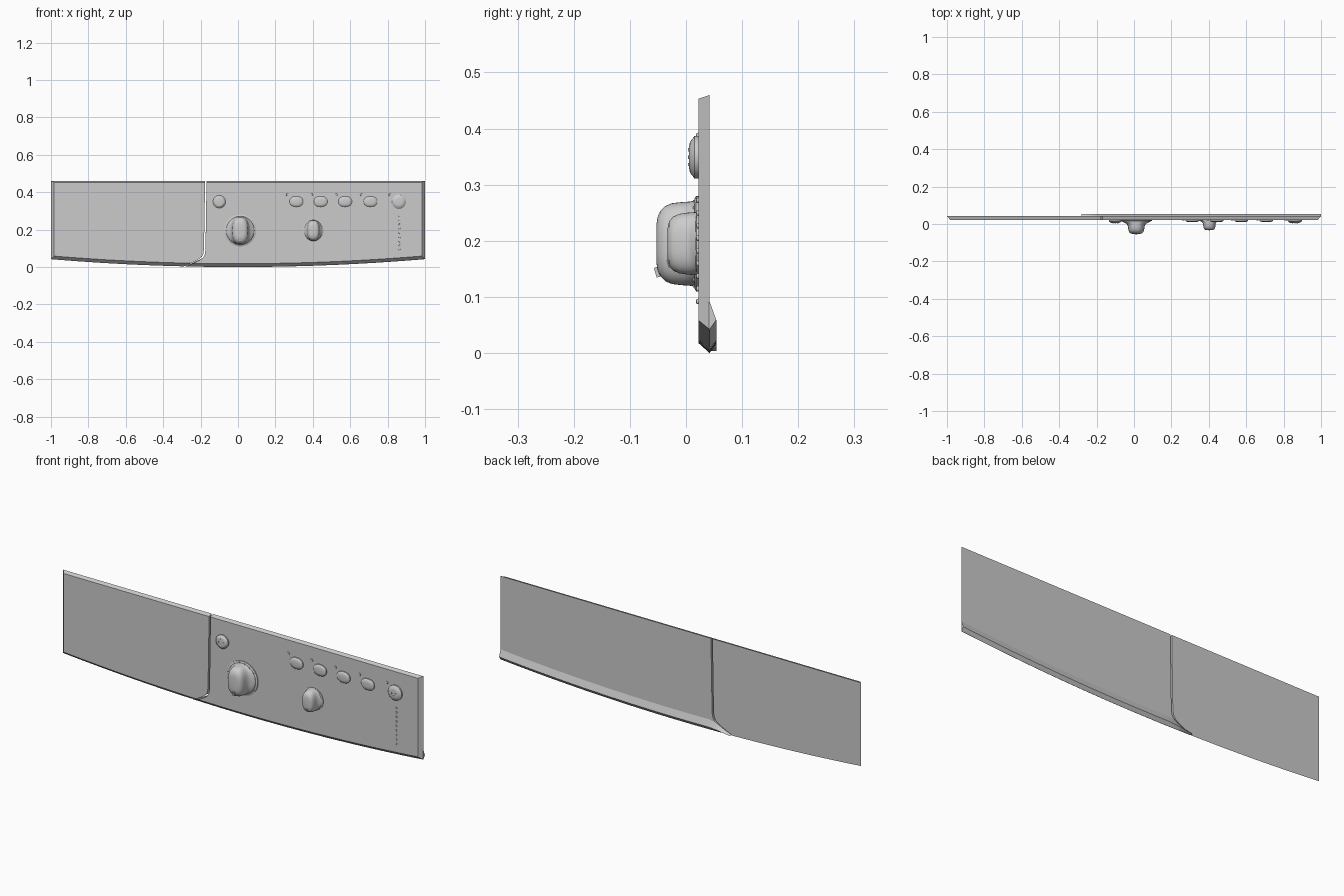
import bpy, bmesh, math

if "Cube" in bpy.data.objects:
    bpy.data.objects.remove(bpy.data.objects["Cube"])

FRONT, BACK, LIP = 0.022, 0.042, 0.054


def finish(name, bm, angle=35):
    bmesh.ops.recalc_face_normals(bm, faces=bm.faces)
    me = bpy.data.meshes.new(name)
    bm.to_mesh(me)
    bm.free()
    ob = bpy.data.objects.new(name, me)
    bpy.context.collection.objects.link(ob)
    bpy.ops.object.select_all(action='DESELECT')
    ob.select_set(True)
    bpy.context.view_layer.objects.active = ob
    bpy.ops.object.shade_smooth_by_angle(angle=math.radians(angle))
    return ob


def loft(name, loops, angle=35):
    """Skin a stack of equal-length closed loops and cap both ends."""
    bm = bmesh.new()
    rows = [[bm.verts.new(p) for p in loop] for loop in loops]
    n = len(rows[0])
    for a, b in zip(rows, rows[1:]):
        for i in range(n):
            j = (i + 1) % n
            bm.faces.new((a[i], a[j], b[j], b[i]))
    bm.faces.new(rows[0])
    bm.faces.new(rows[-1])
    return finish(name, bm, angle)


def bottom(x):
    return 0.042 * x * x


# Split line between the drawer front and the control fascia
SPLIT = [(-.178, .09), (-.182, .068), (-.190, .053), (-.205, .041), (-.231, .0265)]


def outline(side, front):
    """side -1: drawer front, side 1: control fascia."""
    y = FRONT if front else BACK
    lift = 0.018 if front else 0.0
    top = 0.453 if front else 0.46
    edge = side * (0.983 if front else 1.0)
    start = (-.245 if front else -.285) + side * 0.004
    steps = 20
    pts = []
    for i in range(steps + 1):
        x = start + (edge - start) * i / steps
        pts.append((x, y, bottom(x) + lift))
    pts += [(edge, y, top), (-.172 + side * .004, y, top)]
    pts += [(x + side * .004, y, z - side * .0015) for x, z in SPLIT]
    return pts


# Flat panels with chamfered rims
loft("drawer_front", [outline(-1, True), outline(-1, False)], 20)
loft("control_fascia", [outline(1, True), outline(1, False)], 20)

# Lip swelling out of the back of the fascia's lower edge
sections = []
for i in range(33):
    x = -.281 + 1.281 * i / 32
    b = bottom(x)
    h = 0.05 * min(1, max(0.04, (x + .281) / .1))
    sections.append([(x, BACK - .001, b), (x, BACK, b),
                     (x, LIP, b + .34 * h), (x, BACK, b + h), (x, BACK - .001, b + h)])
loft("lower_back_lip", sections, 30)


def ring(cx, cz, hx, hz, y, n=40, power=2.0):
    pts = []
    for i in range(n):
        t = 2 * math.pi * i / n
        c, s = math.cos(t), math.sin(t)
        pts.append((cx + hx * math.copysign(abs(c) ** (2 / power), c), y,
                    cz + hz * math.copysign(abs(s) ** (2 / power), s)))
    return pts


def turned(name, cx, cz, profile, n=40, angle=40):
    """profile: (half width, half height, y[, squareness]) from panel outwards."""
    return loft(name, [ring(cx, cz, p[0], p[1], p[2], n, p[3] if len(p) > 3 else 2)
                       for p in profile], angle)


def nub(name, cx, cy, cz, size, tilt=0):
    bm = bmesh.new()
    bmesh.ops.create_cube(bm, size=1)
    for v in bm.verts:
        x, y, z = (v.co[i] * size[i] for i in range(3))
        v.co = (cx + x, cy + y * math.cos(tilt) - z * math.sin(tilt),
                cz + y * math.sin(tilt) + z * math.cos(tilt))
    return finish(name, bm)


# Programme knob: round skirt flowing into an upright grip
KX, KZ = 0.012, 0.195
turned("programme_knob_skirt", KX, KZ, [(.085, .085, .023), (.085, .085, .018), (.08, .08, .015)])
turned("programme_knob", KX, KZ, [
    (.076, .077, .018), (.074, .076, .012), (.064, .075, .007, 2.1), (.052, .0745, .001, 2.3),
    (.046, .074, -.008, 2.5), (.043, .072, -.025, 2.6), (.041, .067, -.037, 2.6),
    (.036, .058, -.046, 2.6), (.028, .046, -.051, 2.5), (.018, .032, -.053, 2.4)], 48, 60)
nub("programme_knob_pointer", KX, -.048, .145, (.012, .014, .018), .3)

# Temperature knob
TX = 0.403
turned("selector_knob_skirt", TX, KZ, [(.056, .056, .023), (.056, .056, .019), (.052, .052, .017)])
turned("selector_knob", TX, KZ, [
    (.050, .056, .019), (.046, .056, .014), (.038, .0555, .009, 2.3), (.034, .055, .002, 2.5),
    (.032, .053, -.012, 2.6), (.030, .048, -.023, 2.6), (.025, .040, -.030, 2.5),
    (.015, .027, -.033, 2.4)], 48, 60)
nub("selector_knob_pointer", TX, -.028, .160, (.008, .010, .013), .3)

# Round power and start buttons with small relief dots
for label, cx, r in (("power", -.10, .034), ("start", .86, .038)):
    turned(label + "_button", cx, .349, [
        (r, r, .023), (r, r, .015), (r * .92, r * .92, .013),
        (r * .72, r * .72, .007), (r * .5, r * .5, .0055)], 32, 30)
    for k in range(4):
        a = math.pi / 2 * k
        nub(label + "_button_mark", cx + .013 * math.cos(a), .0055,
            .349 + .013 * math.sin(a), (.006, .003, .006))

# Row of oval option buttons, each with a small indicator lamp
for cx in (.312, .442, .573, .708):
    turned("option_button", cx, .350, [
        (.036, .028, .023, 2.3), (.036, .028, .017, 2.3), (.031, .024, .013, 2.3),
        (.022, .016, .0105, 2.3), (.010, .007, .010, 2.3)], 32, 40)
    turned("option_lamp", cx - .048, .386, [(.007, .007, .023), (.006, .006, .019), (.003, .003, .018)], 12)
turned("start_lamp", .812, .386, [(.007, .007, .023), (.006, .006, .019), (.003, .003, .018)], 12)

# Column of progress lamps
for i in range(9):
    turned("progress_lamp", .864, .092 + .0225 * i,
           [(.005, .005, .023), (.0045, .0045, .019), (.002, .002, .018)], 12)

# Graduation dots around the programme knob
for i in range(16):
    a = 2 * math.pi * (i + .5) / 16
    nub("programme_knob_tick", KX + .077 * math.cos(a), .0145, KZ + .077 * math.sin(a), (.005, .004, .005))
